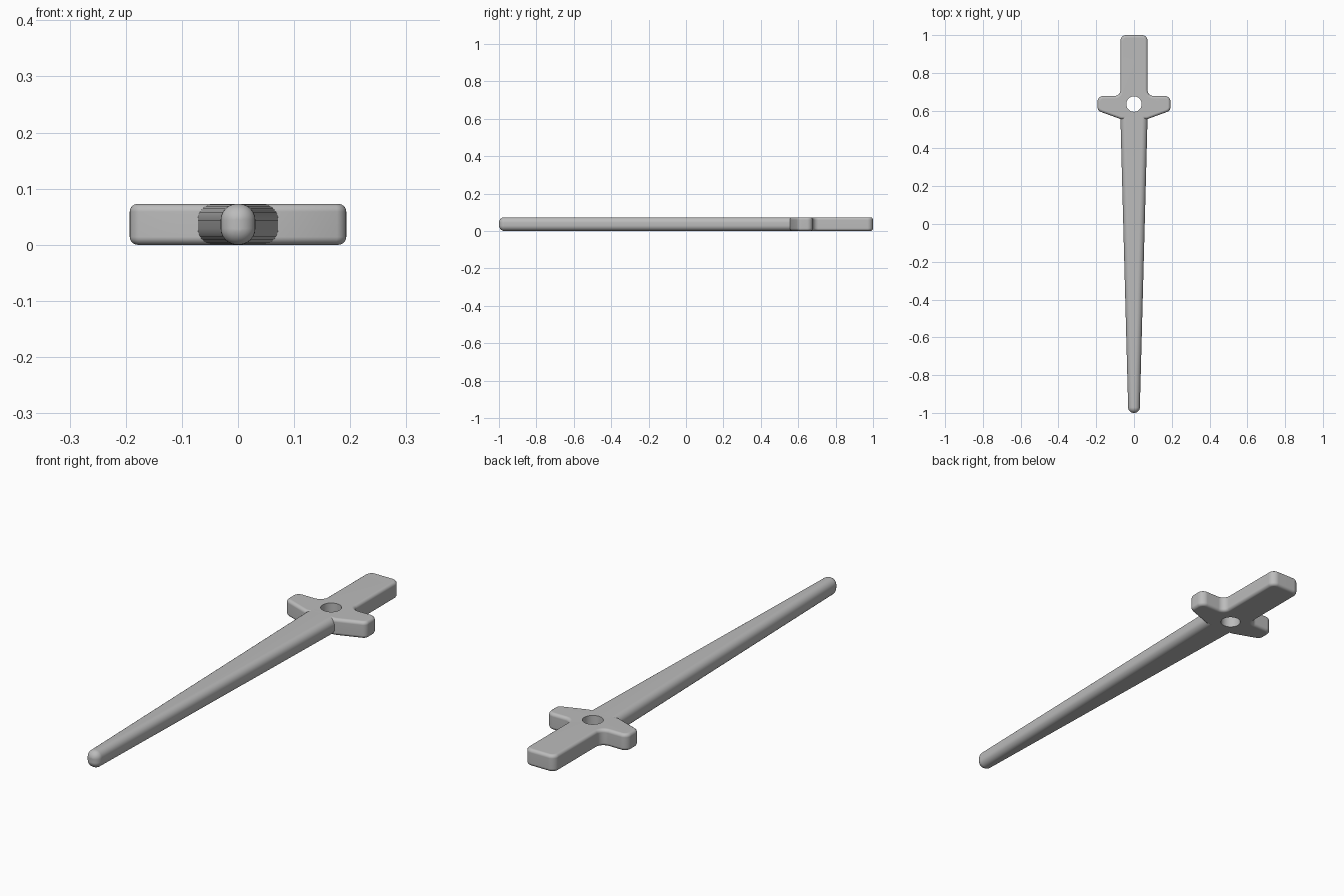
import bpy, bmesh, math
from mathutils import Vector

cube = bpy.data.objects.get("Cube")
if cube:
    bpy.data.objects.remove(cube, do_unlink=True)

HEIGHT = 0.073
HALF = HEIGHT / 2

grey = bpy.data.materials.new("plain grey")
grey.use_nodes = True
grey.diffuse_color = (0.5, 0.5, 0.5, 1)
grey.node_tree.nodes["Principled BSDF"].inputs["Base Color"].default_value = (0.5, 0.5, 0.5, 1)


def make_object(name, bm):
    bmesh.ops.recalc_face_normals(bm, faces=bm.faces)
    mesh = bpy.data.meshes.new(name)
    bm.to_mesh(mesh)
    bm.free()
    mesh.materials.append(grey)
    ob = bpy.data.objects.new(name, mesh)
    bpy.context.collection.objects.link(ob)
    return ob


def activate(ob):
    bpy.ops.object.select_all(action="DESELECT")
    ob.select_set(True)
    bpy.context.view_layer.objects.active = ob


def finish(ob):
    """Apply modifiers, then smooth the rounded edges and keep the flats flat."""
    activate(ob)
    for mod in list(ob.modifiers):
        bpy.ops.object.modifier_apply(modifier=mod.name)
    bpy.ops.object.shade_smooth_by_angle(angle=math.radians(35))
    weighted = ob.modifiers.new("flat faces", "WEIGHTED_NORMAL")
    weighted.keep_sharp = True


def fillet(corners, steps=6):
    """Round each (x, y, radius) corner of a closed outline."""
    outline = []
    for i, (x, y, radius) in enumerate(corners):
        p = Vector((x, y))
        if not radius:
            outline.append(p)
            continue
        a = (Vector(corners[i - 1][:2]) - p).normalized()
        b = (Vector(corners[(i + 1) % len(corners)][:2]) - p).normalized()
        half = a.angle(b) / 2
        centre = p + (a + b).normalized() * radius / math.sin(half)
        start = p + a * radius / math.tan(half) - centre
        end = p + b * radius / math.tan(half) - centre
        turn = start.angle(end)
        for k in range(steps + 1):
            t = k / steps
            outline.append(centre + (start * math.sin((1 - t) * turn)
                                     + end * math.sin(t * turn)) / math.sin(turn))
    return outline


# Handle and crossguard: one filleted outline, mirrored and extruded
right = [(0.07, 0.555, 0), (0.193, 0.6, 0.025), (0.193, 0.678, 0.03),
         (0.072, 0.678, 0.03), (0.072, 1.0, 0.03)]
left = [(-x, y, r) for x, y, r in reversed(right)]
bm = bmesh.new()
base = bm.faces.new([bm.verts.new((p.x, p.y, 0)) for p in fillet(right + left)])
top = bmesh.ops.extrude_face_region(bm, geom=[base], use_keep_orig=True)
bmesh.ops.translate(bm, vec=(0, 0, HEIGHT),
                    verts=[g for g in top["geom"] if isinstance(g, bmesh.types.BMVert)])
handle = make_object("handle_and_guard", bm)
bevel = handle.modifiers.new("rounded edges", "BEVEL")
bevel.width = 0.014
bevel.segments = 4
bevel.limit_method = "ANGLE"
bevel.angle_limit = math.radians(40)

# Round hole through the guard
bpy.ops.mesh.primitive_cylinder_add(vertices=40, radius=0.041, depth=HEIGHT * 3,
                                    location=(0, 0.635, HALF))
cutter = bpy.context.object
cutter.name = "hole_cutter"
cutter.hide_render = True
cutter.data.materials.append(grey)
hole = handle.modifiers.new("hole", "BOOLEAN")
hole.operation = "DIFFERENCE"
hole.solver = "EXACT"
hole.object = cutter
finish(handle)
bpy.data.objects.remove(cutter, do_unlink=True)


# Blade: rounded sections lofted from the guard to a domed tip
def section(bm, y, half_width, inset, radius=0.029, steps=6):
    r = max(radius - inset, 0.001)
    ring = []
    for quarter, (sx, sz) in enumerate([(1, 1), (-1, 1), (-1, -1), (1, -1)]):
        cx = sx * max(half_width - radius, 0.001)
        cz = HALF + sz * (HALF - radius)
        for k in range(steps + 1):
            a = (quarter + k / steps) * math.pi / 2
            ring.append(bm.verts.new((cx + r * math.cos(a), y, cz + r * math.sin(a))))
    return ring


TIP, ROUND, STEPS = 0.031, 0.029, 7
bm = bmesh.new()
rings = [section(bm, 0.588, 0.0725, 0), section(bm, 0.55, 0.0715, 0)]
for k in range(STEPS + 1):
    a = k / STEPS * math.pi / 2
    rings.append(section(bm, -1 + ROUND * (1 - math.sin(a)), TIP,
                         ROUND * (1 - math.cos(a))))
for r0, r1 in zip(rings, rings[1:]):
    n = len(r0)
    for i in range(n):
        j = (i + 1) % n
        bm.faces.new((r0[i], r0[j], r1[j], r1[i]))
bm.faces.new(rings[0])
bm.faces.new(rings[-1])
finish(make_object("blade", bm))
